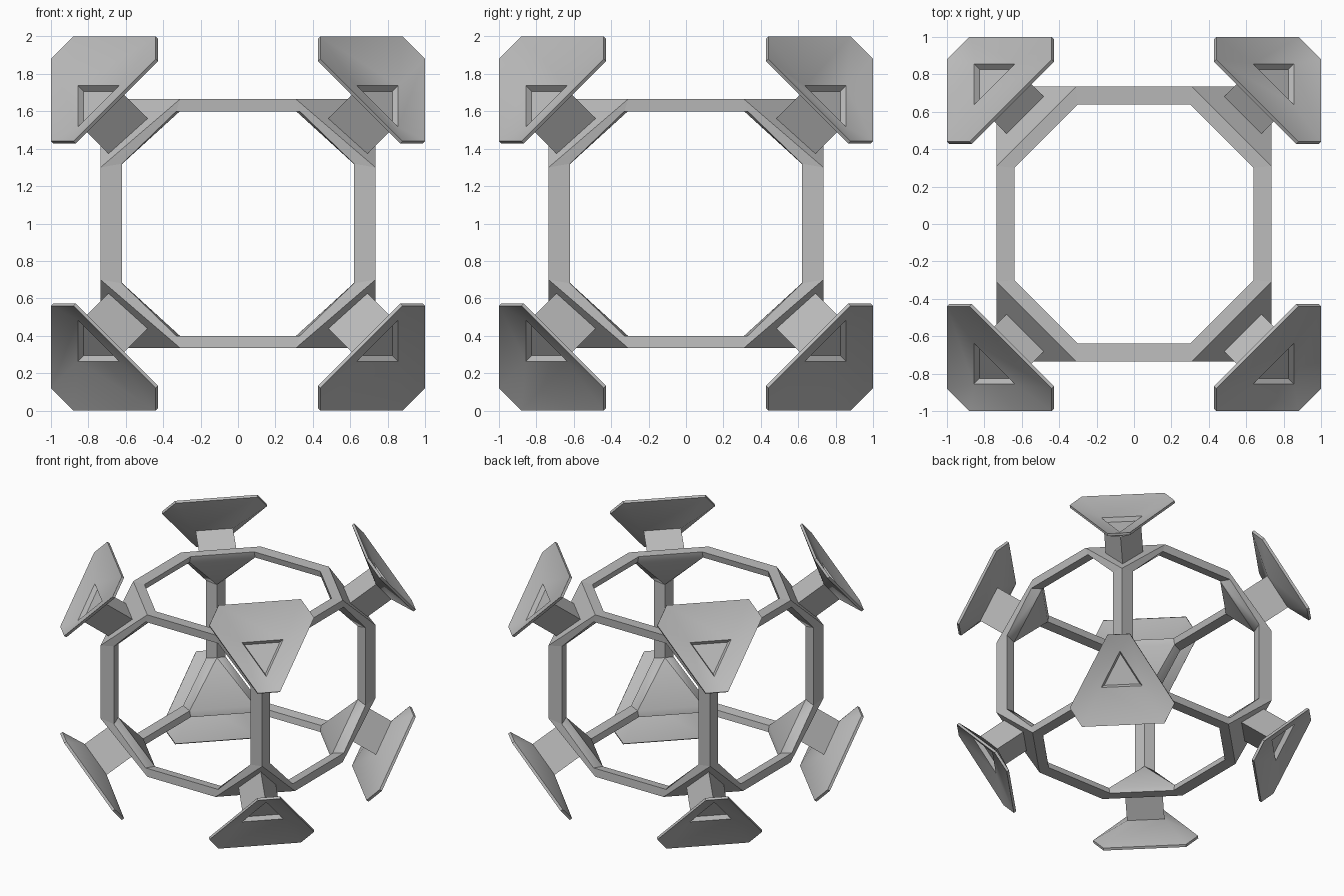
import bpy, bmesh, math
from mathutils import Vector

if "Cube" in bpy.data.objects:
    bpy.data.objects.remove(bpy.data.objects["Cube"], do_unlink=True)

grey = bpy.data.materials.new("plain_grey")
grey.use_nodes = True
colour = (0.5, 0.5, 0.5, 1)
grey.diffuse_color = colour
grey.node_tree.nodes["Principled BSDF"].inputs["Base Color"].default_value = colour


def make_object(name, bm, angle):
    """Finish one octant of a part and mirror it to all eight corners."""
    bmesh.ops.recalc_face_normals(bm, faces=bm.faces)
    mesh = bpy.data.meshes.new(name)
    bm.to_mesh(mesh)
    bm.free()
    mesh.materials.append(grey)
    obj = bpy.data.objects.new(name, mesh)
    bpy.context.collection.objects.link(obj)
    obj.location.z = 1
    mirror = obj.modifiers.new("Mirror", "MIRROR")
    mirror.use_axis = (True, True, True)
    mirror.merge_threshold = 0.0005
    bpy.ops.object.select_all(action="DESELECT")
    obj.select_set(True)
    bpy.context.view_layer.objects.active = obj
    bpy.ops.object.shade_smooth_by_angle(angle=math.radians(angle))
    return obj


def ring(bm, points):
    return [bm.verts.new(p) for p in points]


def bridge(bm, a, b):
    n = len(a)
    for i in range(n):
        bm.faces.new((a[i], a[(i + 1) % n], b[(i + 1) % n], b[i]))


# Bar cross-sections at the corner end: outer, side, inner, side
along_x = [Vector(p) for p in ((0.31, 0.735, 0.665), (0.30, 0.64, 0.66),
                               (0.30, 0.65, 0.61), (0.33, 0.73, 0.60))]
along_y = [Vector((p.y, p.x, p.z)) for p in along_x]
along_z = [Vector(p) for p in ((0.735, 0.735, 0.30), (0.62, 0.725, 0.32),
                               (0.64, 0.64, 0.30), (0.725, 0.62, 0.32))]

# Frame bars, half of each up to the mirror plane
for axis, (name, section) in enumerate((("side_to_side_bars", along_x),
                                        ("front_to_back_bars", along_y),
                                        ("upright_bars", along_z))):
    bm = bmesh.new()
    middle = [p.copy() for p in section]
    for p in middle:
        p[axis] = 0
    bridge(bm, ring(bm, section), ring(bm, middle))
    make_object(name, bm, 50)

# Corner nodes joining three bars
bm = bmesh.new()
ring(bm, along_x + along_y + along_z)
hull = bmesh.ops.convex_hull(bm, input=bm.verts)
unused = [v for v in hull["geom_interior"] if isinstance(v, bmesh.types.BMVert)]
bmesh.ops.delete(bm, geom=unused, context="VERTS")
make_object("frame_corners", bm, 35)

# Triangular stems pointing outwards along the corner diagonals
base = [Vector(p) for p in ((0.48, 0.68, 0.56), (0.68, 0.48, 0.56), (0.68, 0.68, 0.36))]
diagonal = Vector((1, 1, 1))


def triangle(shift, scale=1.0):
    centre = sum(base, Vector()) / 3
    return [centre + (p - centre) * scale + diagonal * shift for p in base]


bm = bmesh.new()
bridge(bm, ring(bm, triangle(-0.02)), ring(bm, triangle(0.14)))
make_object("stems", bm, 30)

# Dished pads: blunt triangular rim, flared back, sloped front and sunken pit
short, mid, far = 0.44, 0.88, 1.0
rim = [Vector(p) for p in ((short, far, mid), (short, mid, far), (mid, short, far),
                           (far, short, mid), (far, mid, short), (mid, far, short))]


def flare(bm, hexagon, tri):
    """Join the six rim points to a triangle: one fan at each blunt corner."""
    for i in range(3):
        a, b, c = hexagon[2 * i], hexagon[2 * i + 1], hexagon[(2 * i + 2) % 6]
        bm.faces.new((a, b, tri[i]))
        bm.faces.new((b, c, tri[(i + 1) % 3], tri[i]))


bm = bmesh.new()
front_rim = ring(bm, rim)
back_rim = ring(bm, [p - diagonal * 0.012 for p in rim])
bridge(bm, front_rim, back_rim)
flare(bm, back_rim, ring(bm, triangle(0.14)))
lip = ring(bm, triangle(0.17, 1.1))
flare(bm, front_rim, lip)
pit_edge = ring(bm, triangle(0.15, 0.95))
bridge(bm, lip, pit_edge)
bm.faces.new(pit_edge)
make_object("corner_pads", bm, 35)
